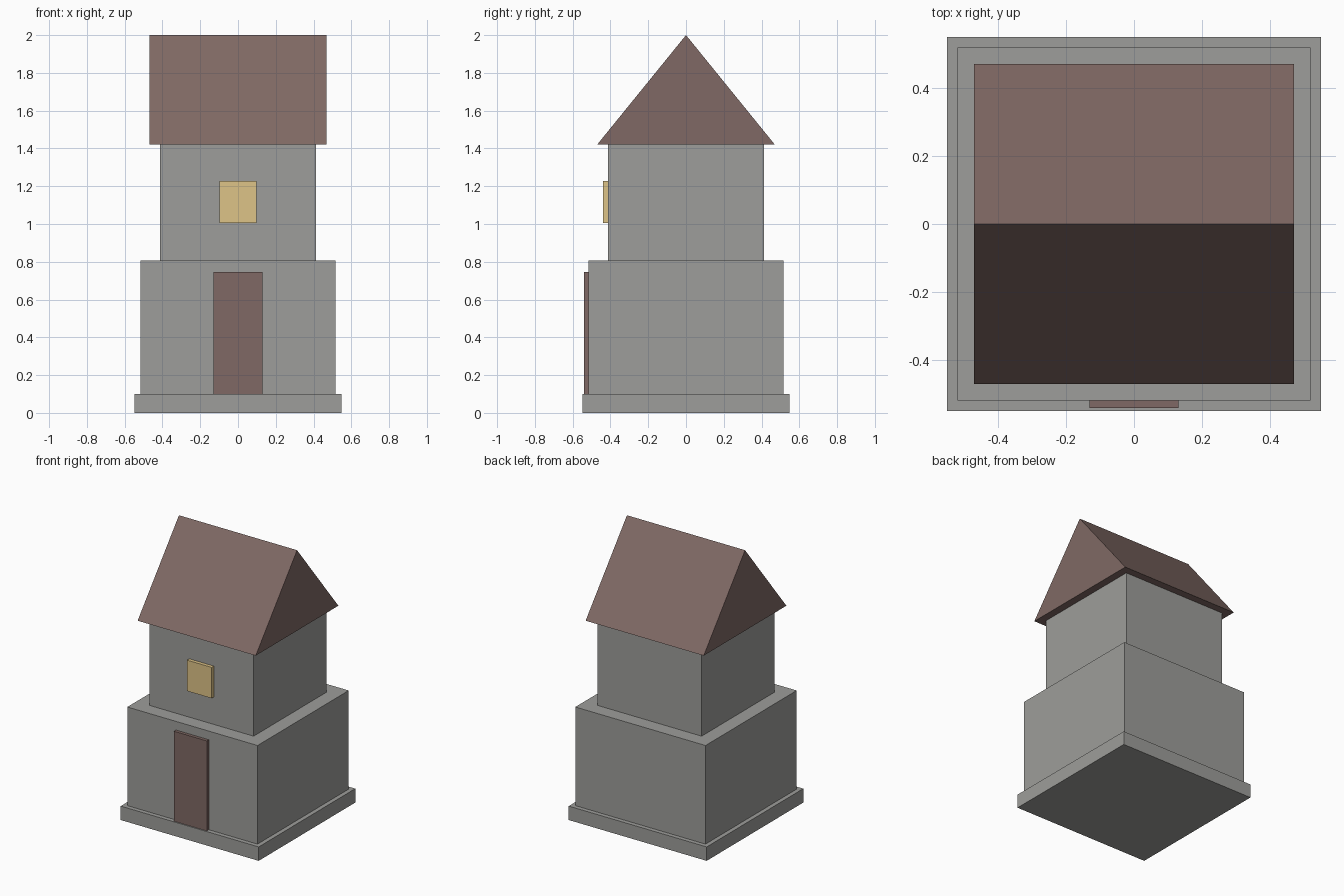
import bpy

if "Cube" in bpy.data.objects:
    bpy.data.objects.remove(bpy.data.objects["Cube"])


def material(name, rgb):
    mat = bpy.data.materials.new(name)
    mat.diffuse_color = (*rgb, 1.0)
    mat.use_nodes = True
    mat.node_tree.nodes["Principled BSDF"].inputs["Base Color"].default_value = mat.diffuse_color
    return mat


STONE = material("grey stone", (0.34, 0.34, 0.325))
BROWN = material("dull brown", (0.215, 0.141, 0.128))
GLOW = material("warm yellow", (0.727, 0.546, 0.245))


def add_mesh(name, verts, faces, mat):
    mesh = bpy.data.meshes.new(name)
    mesh.from_pydata(verts, [], faces)
    mesh.materials.append(mat)
    obj = bpy.data.objects.new(name, mesh)
    bpy.context.collection.objects.link(obj)
    return obj


def box(name, half_x, y0, y1, z0, z1, mat):
    """Box centred on x = 0."""
    ring = [(-half_x, y0), (half_x, y0), (half_x, y1), (-half_x, y1)]
    verts = [(x, y, z) for z in (z0, z1) for x, y in ring]
    sides = [(i, (i + 1) % 4, (i + 1) % 4 + 4, i + 4) for i in range(4)]
    return add_mesh(name, verts, [(3, 2, 1, 0), (4, 5, 6, 7)] + sides, mat)


def gable_roof(name, half, z0, z1, mat):
    """Triangular prism with its ridge along x."""
    profile = [(-half, z0), (half, z0), (0, z1)]
    verts = [(x, y, z) for x in (-half, half) for y, z in profile]
    faces = [(2, 1, 0), (3, 4, 5), (0, 1, 4, 3), (1, 2, 5, 4), (2, 0, 3, 5)]
    return add_mesh(name, verts, faces, mat)


# Stacked stone tiers
for name, half, z0, z1 in (("base_slab", 0.548, 0.0, 0.10),
                           ("lower_storey", 0.517, 0.10, 0.808),
                           ("upper_storey", 0.414, 0.808, 1.422)):
    box(name, half, -half, half, z0, z1, STONE)

# Roof with a small overhang
gable_roof("roof", 0.469, 1.422, 2.0, BROWN)

# Door and window standing proud of the front walls
box("door", 0.13, -0.54, -0.517, 0.10, 0.746, BROWN)
box("window", 0.098, -0.439, -0.414, 1.005, 1.227, GLOW)
